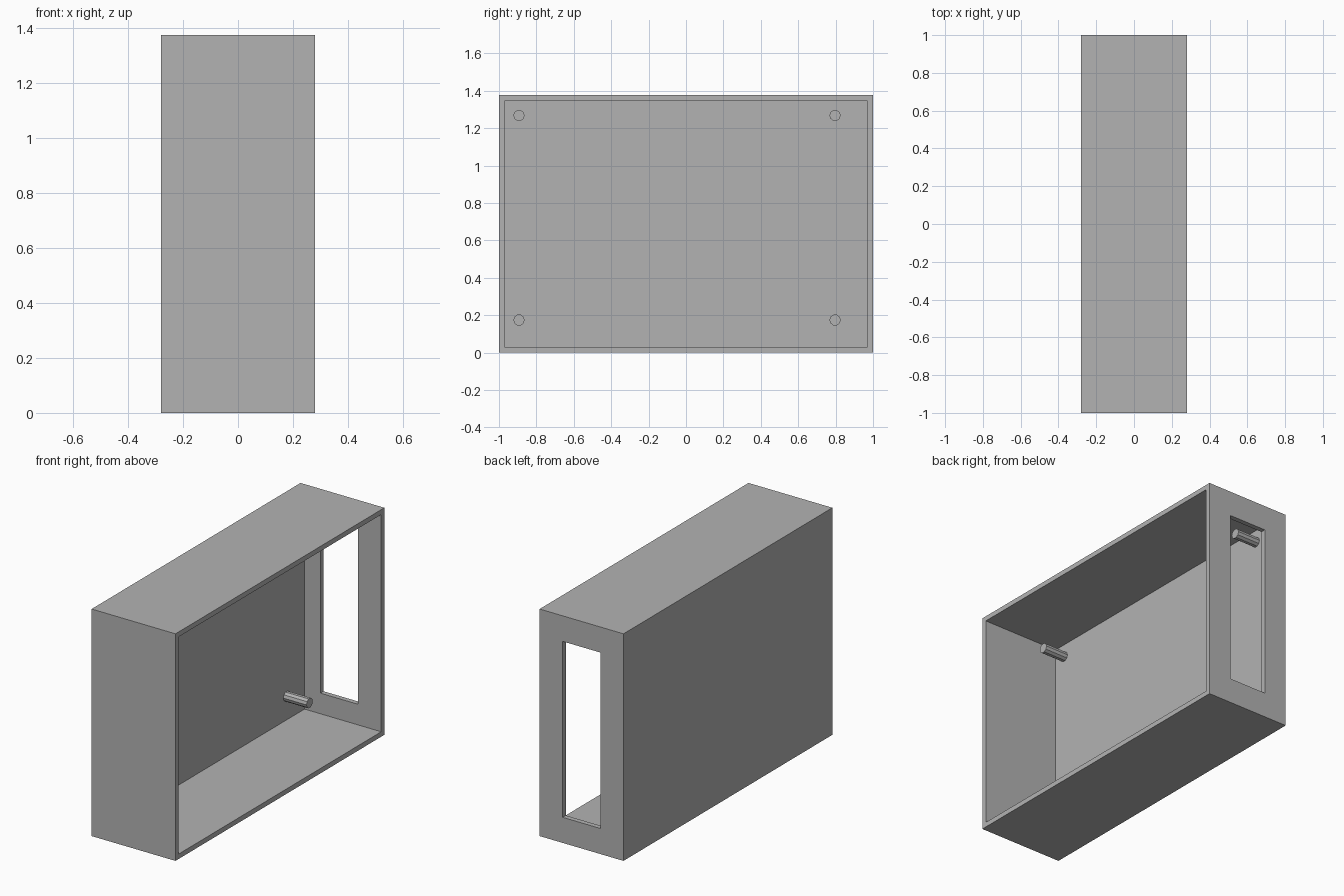
import bpy
import math

default = bpy.data.objects.get("Cube")
if default:
    bpy.data.objects.remove(default, do_unlink=True)

# Overall sizes
HALF_X, HALF_Y, HEIGHT = 0.281, 1.0, 1.376
WALL = 0.03
PANEL_X = -0.233          # inner face of the closed side panel
PEG_RADIUS, PEG_TIP_X = 0.03, -0.078

grey = bpy.data.materials.new("plain grey")
grey.use_nodes = True
grey.diffuse_color = (0.45, 0.45, 0.45, 1)
grey.node_tree.nodes["Principled BSDF"].inputs["Base Color"].default_value = grey.diffuse_color


def box(name, low, high):
    """Box spanning two opposite corners."""
    centre = [(a + b) / 2 for a, b in zip(low, high)]
    bpy.ops.mesh.primitive_cube_add(size=1, location=centre)
    obj = bpy.context.object
    obj.name = name
    obj.scale = [b - a for a, b in zip(low, high)]
    bpy.ops.object.transform_apply(location=False, rotation=False, scale=True)
    obj.data.materials.append(grey)
    return obj


def cut(target, cutter):
    """Subtract the cutter from the target and discard it."""
    mod = target.modifiers.new("cut", "BOOLEAN")
    mod.operation = "DIFFERENCE"
    mod.solver = "EXACT"
    mod.object = cutter
    cutter.hide_render = True
    bpy.ops.object.select_all(action="DESELECT")
    bpy.context.view_layer.objects.active = target
    target.select_set(True)
    bpy.ops.object.modifier_apply(modifier=mod.name)
    bpy.data.objects.remove(cutter, do_unlink=True)


# Case: open on one long side, with a tall slot in the back wall
case = box("case", (-HALF_X, -HALF_Y, 0), (HALF_X, HALF_Y, HEIGHT))
cut(case, box("cavity_cutter", (PANEL_X, -HALF_Y + WALL, WALL),
              (HALF_X + 0.1, HALF_Y - WALL, HEIGHT - WALL)))
cut(case, box("slot_cutter", (-0.127, HALF_Y - 0.1, 0.155),
              (0.127, HALF_Y + 0.1, HEIGHT - 0.155)))

# Four mounting pegs standing on the side panel
base_x = PANEL_X - 0.01
for end, y in (("front", -0.893), ("back", 0.797)):
    for level, z in (("lower", 0.174), ("upper", 1.268)):
        bpy.ops.mesh.primitive_cylinder_add(
            vertices=10, radius=PEG_RADIUS, depth=PEG_TIP_X - base_x,
            location=((PEG_TIP_X + base_x) / 2, y, z),
            rotation=(0, math.pi / 2, 0))
        peg = bpy.context.object
        peg.name = f"{end}_{level}_peg"
        peg.data.materials.append(grey)
